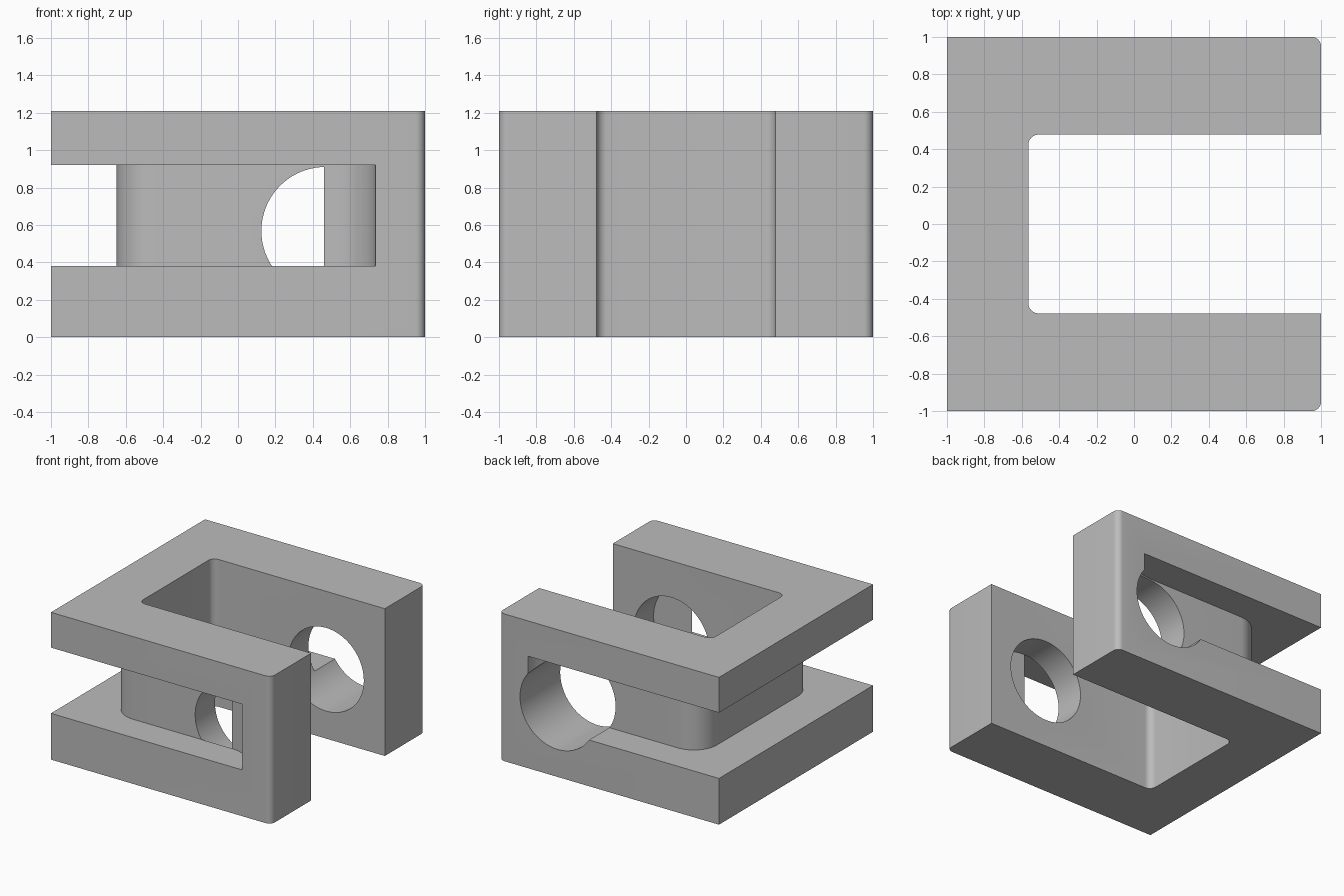
import bpy, bmesh, math

cube = bpy.data.objects.get("Cube")
if cube:
    bpy.data.objects.remove(cube, do_unlink=True)

HEIGHT = 1.21
GROOVE_LOW, GROOVE_HIGH = 0.38, 0.92

grey = bpy.data.materials.new("plain grey")
grey.use_nodes = True
colour = (0.5, 0.5, 0.5, 1)
grey.diffuse_color = colour
grey.node_tree.nodes["Principled BSDF"].inputs["Base Color"].default_value = colour


def arc(cx, cy, radius, start, end, steps=12):
    """Points along a circular arc, angles in degrees."""
    angles = [math.radians(start + (end - start) * i / steps) for i in range(steps + 1)]
    return [(cx + radius * math.cos(a), cy + radius * math.sin(a)) for a in angles]


def mirrored(half):
    """Close a front half outline with its reflection in y."""
    return half + [(x, -y) for x, y in reversed(half)]


def extrude(name, outline, low, high):
    """Solid prism from an outline in the xy plane."""
    bm = bmesh.new()
    base = bm.faces.new([bm.verts.new((x, y, low)) for x, y in outline])
    top = bmesh.ops.extrude_face_region(bm, geom=[base])["geom"]
    moved = [v for v in top if isinstance(v, bmesh.types.BMVert)]
    bmesh.ops.translate(bm, vec=(0, 0, high - low), verts=moved)
    bmesh.ops.recalc_face_normals(bm, faces=bm.faces)
    mesh = bpy.data.meshes.new(name)
    bm.to_mesh(mesh)
    bm.free()
    mesh.materials.append(grey)
    obj = bpy.data.objects.new(name, mesh)
    bpy.context.collection.objects.link(obj)
    return obj


def cut(target, cutter):
    """Subtract the cutter and remove it."""
    cutter.hide_render = True
    bpy.context.view_layer.objects.active = target
    mod = target.modifiers.new("cut", "BOOLEAN")
    mod.operation = "DIFFERENCE"
    mod.solver = "EXACT"
    mod.object = cutter
    bpy.ops.object.modifier_apply(modifier=mod.name)
    bpy.data.objects.remove(cutter, do_unlink=True)


# U-shaped block: rounded arm tips and rounded slot corners
half = ([(-1, -1)] + arc(0.95, -0.95, 0.05, -90, 0, 8) + [(1, -0.478)]
        + arc(-0.51, -0.423, 0.055, 270, 180, 8))
body = extrude("clamp_body", mirrored(half), 0, HEIGHT)

# Groove around the outside, with rounded ends and a rounded core
half = ([(-1.2, -1.2), (0.735, -1.2)] + arc(0.455, -1.015, 0.28, 0, 90, 20)
        + arc(-0.44, -0.525, 0.21, 270, 180, 16))
cut(body, extrude("groove_cutter", mirrored(half), GROOVE_LOW, GROOVE_HIGH))

# Round bore: through the back arm, stopping at the front groove wall
Y_FRONT, Y_BACK = -0.7352, 1.2
bore = extrude("bore_cutter", arc(0, 0, 0.342, 0, 360, 72)[:-1], Y_FRONT, Y_BACK)
bore.rotation_euler = (math.radians(-90), 0, 0)
bore.location = (0.467, 0, 0.568)
bpy.context.view_layer.update()
cut(body, bore)

# Smooth curved walls, crisp edges
bpy.ops.object.select_all(action="DESELECT")
body.select_set(True)
bpy.context.view_layer.objects.active = body
bpy.ops.object.shade_smooth_by_angle(angle=math.radians(30))
